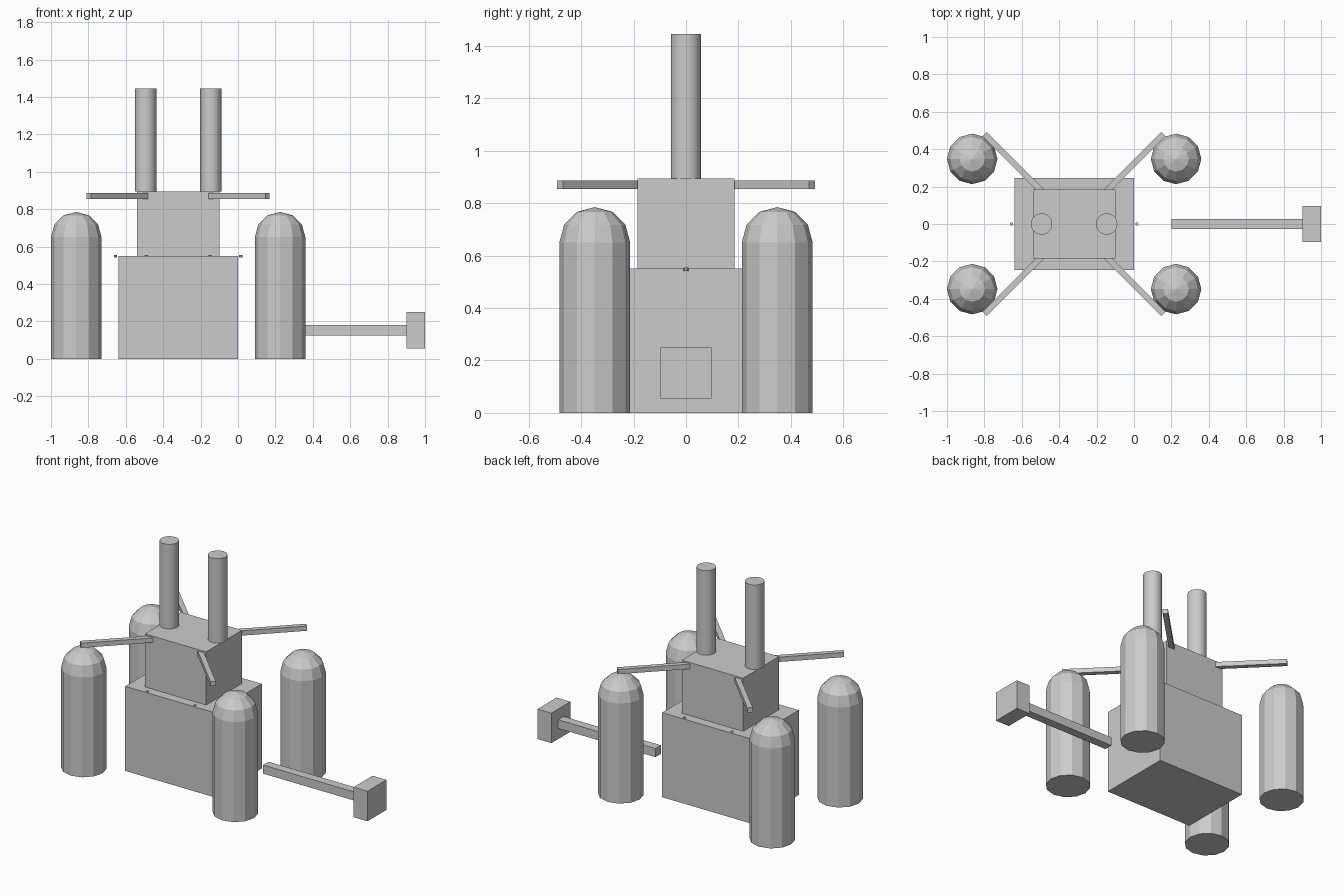
import bpy, bmesh, math
from mathutils import Matrix

if "Cube" in bpy.data.objects:
    bpy.data.objects.remove(bpy.data.objects["Cube"])

CX = -0.32  # symmetry axis of the main body


def finish(bm, name):
    bmesh.ops.recalc_face_normals(bm, faces=bm.faces[:])
    me = bpy.data.meshes.new(name)
    bm.to_mesh(me)
    bm.free()
    ob = bpy.data.objects.new(name, me)
    bpy.context.collection.objects.link(ob)
    return ob


def box(name, center, size, rot=0.0):
    bm = bmesh.new()
    m = (Matrix.Translation(center) @ Matrix.Rotation(rot, 4, 'Z')
         @ Matrix.Diagonal((*size, 1)))
    bmesh.ops.create_cube(bm, size=1, matrix=m)
    return finish(bm, name)


def cylinder(name, x, y, z0, z1, r, segs):
    bm = bmesh.new()
    bmesh.ops.create_cone(bm, cap_ends=True, segments=segs, radius1=r, radius2=r,
                          depth=z1 - z0,
                          matrix=Matrix.Translation((x, y, (z0 + z1) / 2)))
    return finish(bm, name)


def domed_tower(name, x, y, r=0.135, wall=0.65, segs=12):
    # profile spun around the tower axis: floor, wall, faceted dome
    prof = [(0, 0), (r, 0), (r, wall)]
    prof += [(r * math.cos(math.radians(a)), wall + r * math.sin(math.radians(a)))
             for a in (30, 60)] + [(0, wall + r)]
    bm = bmesh.new()
    vs = [bm.verts.new((x + px, y, pz)) for px, pz in prof]
    es = [bm.edges.new(p) for p in zip(vs, vs[1:])]
    bmesh.ops.spin(bm, geom=vs + es, cent=(x, y, 0), axis=(0, 0, 1),
                   angle=math.tau, steps=segs)
    bmesh.ops.remove_doubles(bm, verts=bm.verts[:], dist=1e-4)
    return finish(bm, name)


# main body
box("lower_body", (CX, 0, 0.275), (0.64, 0.49, 0.55))
box("upper_body", (CX, 0, 0.7225), (0.44, 0.37, 0.345))

# four corner towers and diagonal arms
for sx in (-1, 1):
    for sy in (-1, 1):
        domed_tower("corner_tower", CX + sx * 0.545, sy * 0.348)
        box("diagonal_arm", (CX + sx * 0.325, sy * 0.328, 0.87),
            (0.432, 0.032, 0.031), sx * sy * math.pi / 4)
        # small studs on the long edges of the lower body
        cylinder("ledge_stud", CX + sx * 0.17, sy * 0.228, 0.542, 0.554, 0.009, 8)
    # chimneys and end studs
    cylinder("chimney", CX + sx * 0.174, 0, 0.895, 1.445, 0.057, 32)
    cylinder("end_stud", CX + sx * 0.335, 0, 0.542, 0.554, 0.009, 8)

# side beam with end block
box("side_beam", (0.55, 0, 0.152), (0.70, 0.056, 0.056))
box("beam_end_block", (0.95, 0, 0.152), (0.10, 0.195, 0.195))
